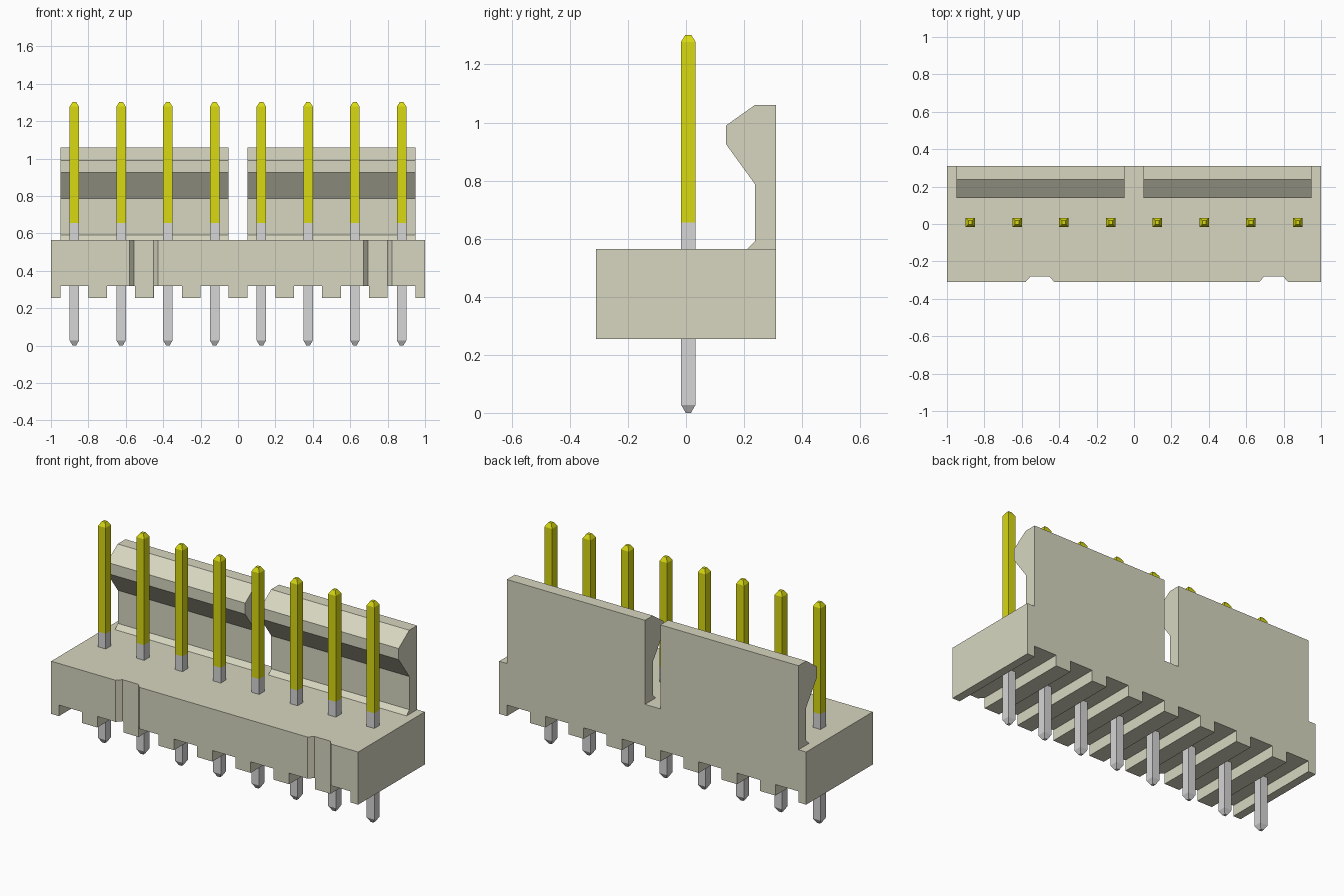
import bpy, bmesh
from mathutils import Vector

if "Cube" in bpy.data.objects:
    bpy.data.objects.remove(bpy.data.objects["Cube"], do_unlink=True)


def material(name, rgb):
    m = bpy.data.materials.new(name)
    m.use_nodes = True
    m.diffuse_color = (*rgb, 1)
    m.node_tree.nodes["Principled BSDF"].inputs["Base Color"].default_value = (*rgb, 1)
    return m


CREAM = material("cream plastic", (0.68, 0.675, 0.53))
GOLD = material("yellow gold plating", (0.69, 0.69, 0.006))
TIN = material("grey tin plating", (0.67, 0.67, 0.67))


def finish(name, bm, mats):
    bmesh.ops.recalc_face_normals(bm, faces=bm.faces)
    me = bpy.data.meshes.new(name)
    bm.to_mesh(me)
    bm.free()
    for m in mats:
        me.materials.append(m)
    ob = bpy.data.objects.new(name, me)
    bpy.context.collection.objects.link(ob)
    return ob


def prism(name, points, direction):
    """Extrude a closed outline of 3D points along a direction."""
    bm = bmesh.new()
    face = bm.faces.new([bm.verts.new(p) for p in points])
    ext = bmesh.ops.extrude_face_region(bm, geom=[face])
    moved = [g for g in ext["geom"] if isinstance(g, bmesh.types.BMVert)]
    bmesh.ops.translate(bm, verts=moved, vec=Vector(direction))
    return finish(name, bm, [CREAM])


PITCH = 0.25
PIN_X = [-0.875 + PITCH * i for i in range(8)]
BACK = 0.31
BOTTOM, SLOT_TOP, DECK = 0.255, 0.32, 0.565

# Housing: comb-shaped front outline, with one open slot under each pin
outline = [(1, BOTTOM), (1, DECK), (-1, DECK), (-1, BOTTOM)]
for x in PIN_X:
    outline += [(x - 0.075, BOTTOM), (x - 0.075, SLOT_TOP),
                (x + 0.075, SLOT_TOP), (x + 0.075, BOTTOM)]
housing = prism("housing", [(x, -BACK, z) for x, z in outline], (0, 2 * BACK, 0))

# Two shallow tapered grooves cut into the front of the housing
for x in (-0.503, 0.747):
    plan = [(x - 0.081, -0.315), (x + 0.081, -0.315), (x + 0.052, -0.282), (x - 0.052, -0.282)]
    cutter = prism("groove_cutter", [(px, py, 0.2) for px, py in plan], (0, 0, 0.5))
    cutter.hide_render = True
    mod = housing.modifiers.new("groove", "BOOLEAN")
    mod.operation = "DIFFERENCE"
    mod.solver = "EXACT"
    mod.object = cutter
    bpy.context.view_layer.objects.active = housing
    bpy.ops.object.modifier_apply(modifier=mod.name)
    bpy.data.objects.remove(cutter, do_unlink=True)

# Two hooked latch walls along the back
latch = [(0.31, DECK), (0.31, 1.06), (0.237, 1.06), (0.138, 0.99),
         (0.138, 0.925), (0.238, 0.787), (0.238, 0.592), (0.212, DECK)]
for name, x in (("latch_wall_right", -0.95), ("latch_wall_left", 0.05)):
    prism(name, [(x, y, z) for y, z in latch], (0.9, 0, 0))

# Square pins with tapered ends: tin below, gold above
RINGS = [(0, 0.009), (0.028, 0.025), (0.655, 0.025), (1.278, 0.025), (1.302, 0.010)]
for i, px in enumerate(PIN_X):
    bm = bmesh.new()
    rings = [[bm.verts.new((px + sx * r, 0.008 + sy * r, z))
              for sx, sy in ((-1, -1), (1, -1), (1, 1), (-1, 1))] for z, r in RINGS]
    for a, b in zip(rings, rings[1:]):
        for k in range(4):
            n = (k + 1) % 4
            bm.faces.new((a[k], a[n], b[n], b[k]))
    bm.faces.new(rings[0])
    bm.faces.new(rings[-1])
    for f in bm.faces:
        f.material_index = 1 if f.calc_center_median().z > 0.655 else 0
    finish(f"pin_{i + 1}", bm, [TIN, GOLD])
